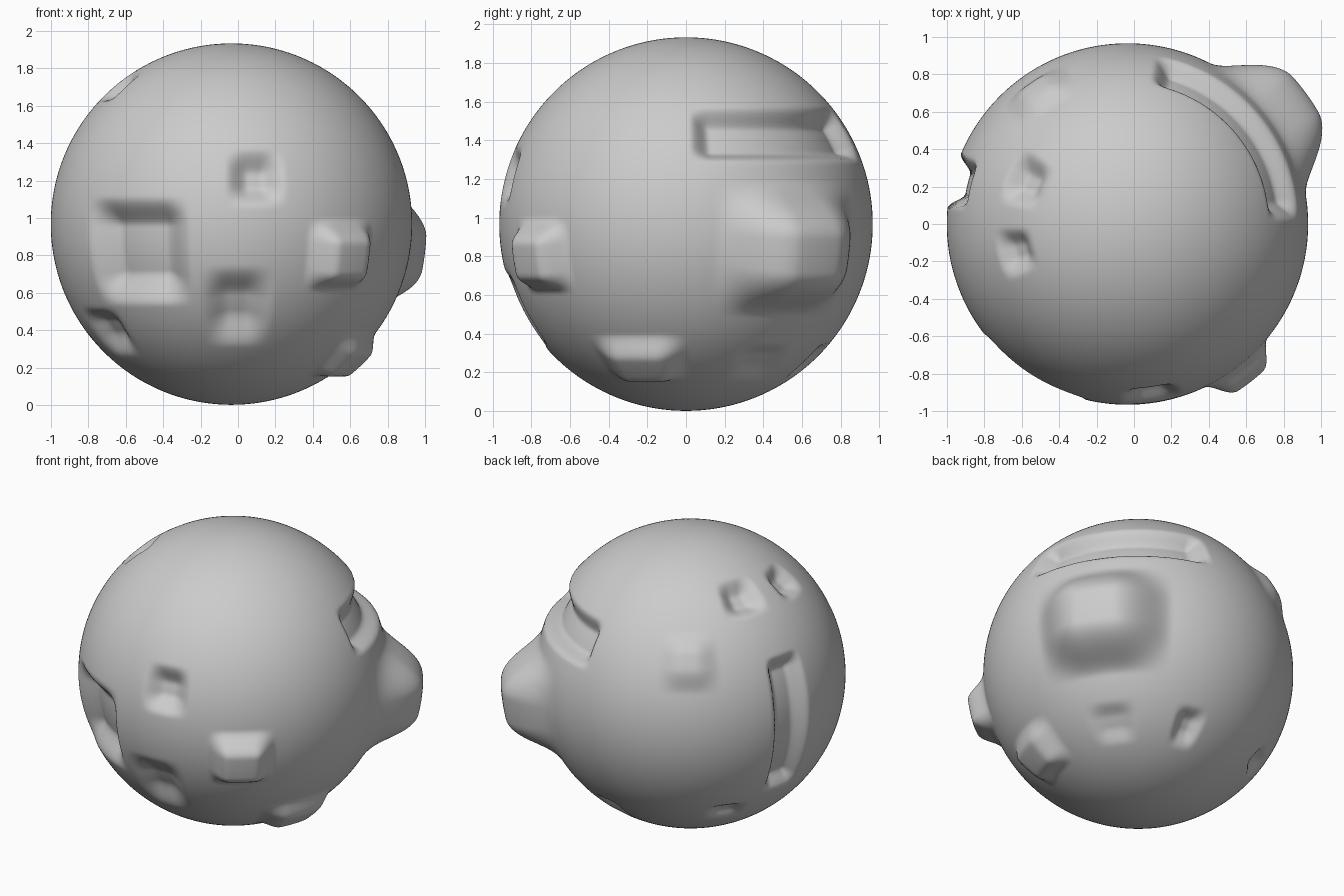
import bpy, bmesh
from math import atan2, asin, cos, radians, degrees
from mathutils import Vector

if "Cube" in bpy.data.objects:
    bpy.data.objects.remove(bpy.data.objects["Cube"])

R = 0.966
CENTRE = Vector((-0.035, 0, 0.967))

# Stamps: azimuth, elevation, height (negative = dent), half width, half height, flat share
STAMPS = [
    (-123, -9, -0.11, 20, 18, 0.45),   # large front dent
    (-82, 15, -0.08, 10, 10, 0.2),     # small front dent
    (-88, -28, -0.07, 12, 15, 0.2),    # lower front dent
    (-148, -37, -0.06, 11, 10, 0.2),   # lower left dent
    (157, 52, -0.07, 9, 9, 0.2),       # upper left dents
    (-166, 50, -0.06, 8, 8, 0.2),
    (36, -48, -0.03, 10, 9, 0.2),      # underside dents
    (78, -48, -0.05, 6, 9, 0.2),
    (142, -40, -0.04, 8, 6, 0.2),
    (-52, -10, 0.11, 13, 12, 0.35),    # front right bump
    (-20, -47, 0.07, 15, 11, 0.35),    # lower right bump
    (124, 29, 0.04, 12, 12, 0.2),      # back left bump
    (36, -8, 0.22, 27, 22, 0.2),       # big rear right bump
    (41, 29, -0.085, 35, 10, 0.4),     # long curved trench
    (166, -2, -0.085, 9, 29, 0.4),     # upright left trench
]


def fade(t, half, flat):
    """1 inside the flat core, smooth drop to 0 at the edge."""
    t = (abs(t) / half - flat) / (1 - flat)
    t = min(max(t, 0), 1)
    return 1 - t * t * (3 - 2 * t)


def displacement(n):
    az, el = degrees(atan2(n.y, n.x)), degrees(asin(max(-1, min(1, n.z))))
    total = 0
    for a, e, h, hu, hv, flat in STAMPS:
        v = el - e
        if abs(v) >= hv:
            continue
        u = ((az - a + 180) % 360 - 180) * cos(radians(e))
        if abs(u) >= hu:
            continue
        # long trenches keep a constant section along their length
        fu = 0.8 if hu > 2.5 * hv else flat
        fv = 0.8 if hv > 2.5 * hu else flat
        total += h * fade(u, hu, fu) * fade(v, hv, fv)
    return total


# Sculpted ball
bm = bmesh.new()
bmesh.ops.create_icosphere(bm, subdivisions=7, radius=1)
for v in bm.verts:
    n = v.co.normalized()
    v.co = CENTRE + n * (R + displacement(n))
for f in bm.faces:
    f.smooth = True
mesh = bpy.data.meshes.new("cratered_ball")
bm.to_mesh(mesh)
bm.free()
ball = bpy.data.objects.new("cratered_ball", mesh)
bpy.context.collection.objects.link(ball)
